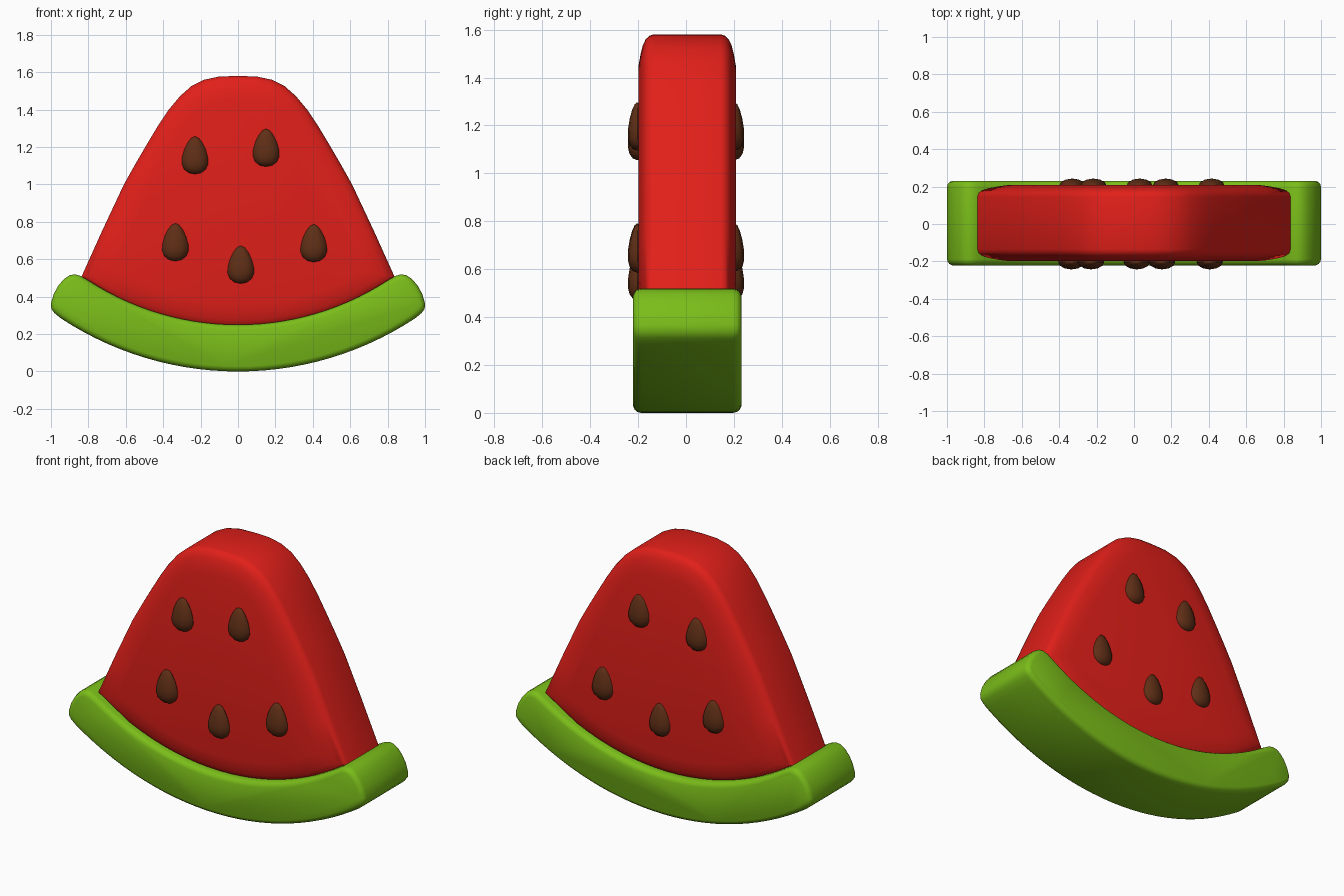
import bpy, bmesh, math
from mathutils import Vector

if "Cube" in bpy.data.objects:
    bpy.data.objects.remove(bpy.data.objects["Cube"])


def material(name, color):
    m = bpy.data.materials.new(name)
    m.diffuse_color = (*color, 1)
    m.use_nodes = True
    m.node_tree.nodes["Principled BSDF"].inputs["Base Color"].default_value = m.diffuse_color
    return m


RED = material("red flesh", (0.76, 0.014, 0.010))
GREEN = material("green rind", (0.195, 0.51, 0.010))
BROWN = material("brown seed", (0.115, 0.028, 0.008))
MID_Y = 0.005       # middle of the slice thickness
ARC_Z = 1.72        # centre height of the rind arcs


def finish(bm, name, mat, angle):
    bmesh.ops.recalc_face_normals(bm, faces=bm.faces)
    me = bpy.data.meshes.new(name)
    bm.to_mesh(me)
    bm.free()
    ob = bpy.data.objects.new(name, me)
    bpy.context.collection.objects.link(ob)
    me.materials.append(mat)
    bpy.ops.object.select_all(action='DESELECT')
    ob.select_set(True)
    bpy.context.view_layer.objects.active = ob
    bpy.ops.object.shade_smooth_by_angle(angle=math.radians(angle))
    return ob


def arc(radius, x_max, n):
    """Points on the lower arc from +x_max to -x_max."""
    a = math.asin(x_max / radius)
    return [(radius * math.sin(a - 2 * a * i / n),
             ARC_Z - radius * math.cos(a - 2 * a * i / n)) for i in range(n + 1)]


def inset(points, d):
    """Move a clockwise (x, z) outline inward by d with mitred corners."""
    out = []
    for i, p in enumerate(points):
        p = Vector(p)
        e1 = (p - Vector(points[i - 1])).normalized()
        e2 = (Vector(points[(i + 1) % len(points)]) - p).normalized()
        n1, n2 = Vector((e1.y, -e1.x)), Vector((e2.y, -e2.x))
        out.append(p + (n1 + n2) * d / (1 + n1.dot(n2)))
    return out


def slab(name, outline, profile, mat):
    """Thick outline with soft edges; profile lists (half depth, inset)."""
    bm = bmesh.new()
    layers = [(-y, d) for y, d in reversed(profile)] + profile
    rings = [[bm.verts.new((p[0], MID_Y + y, p[1])) for p in inset(outline, d)]
             for y, d in layers]
    n = len(outline)
    for a, b in zip(rings, rings[1:]):
        for i in range(n):
            j = (i + 1) % n
            bm.faces.new((a[i], a[j], b[j], b[i]))
    bm.faces.new(rings[0])
    bm.faces.new(rings[-1])
    return finish(bm, name, mat, 50)


# Flesh: rounded wedge with pillowed faces
side = [(0.84, 0.50), (0.725, 0.755), (0.61, 1.0), (0.55, 1.107), (0.49, 1.21),
        (0.43, 1.31), (0.37, 1.40), (0.31, 1.472), (0.25, 1.525), (0.18, 1.56),
        (0.10, 1.577)]
flesh = arc(1.49, 0.62, 16) + [(-x, z) for x, z in side] + [(0, 1.58)] + side[::-1]
slab("flesh", flesh,
     [(0.14, 0), (0.158, 0.006), (0.173, 0.02), (0.185, 0.045),
      (0.195, 0.085), (0.203, 0.13)], RED)

# Rind: curved band with rounded ends
end = [(0.982, 0.313), (0.998, 0.335), (1.0, 0.365), (0.985, 0.415), (0.96, 0.46),
       (0.93, 0.495), (0.90, 0.515), (0.87, 0.519), (0.84, 0.51)]
rind = (arc(1.72, 0.95, 28) + [(-x, z) for x, z in end]
        + arc(1.47, 0.80, 28)[::-1] + end[::-1])
slab("rind", rind,
     [(0.192, 0), (0.208, 0.004), (0.219, 0.013), (0.226, 0.028)], GREEN)


# Seeds: flattened teardrops half sunk in both faces
def seed(name, x, y, z):
    bm = bmesh.new()
    bmesh.ops.create_uvsphere(bm, u_segments=12, v_segments=8, radius=1)
    for v in bm.verts:
        taper = 1 - 0.28 * v.co.z
        v.co = (x + 0.069 * v.co.x * taper, y + 0.039 * v.co.y * taper,
                z + (0.112 if v.co.z > 0 else 0.09) * v.co.z)
    finish(bm, name, BROWN, 35)


front = [(-0.23, 1.145), (0.15, 1.185), (-0.335, 0.68), (0.015, 0.56), (0.405, 0.675)]
back = [(0.17, 1.185), (-0.217, 1.145), (0.415, 0.68), (0.03, 0.56), (-0.33, 0.675)]
for label, y, spots in (("front", -0.203, front), ("back", 0.203, back)):
    for i, (x, z) in enumerate(spots):
        seed(f"{label}_seed_{i + 1}", x, y, z)
